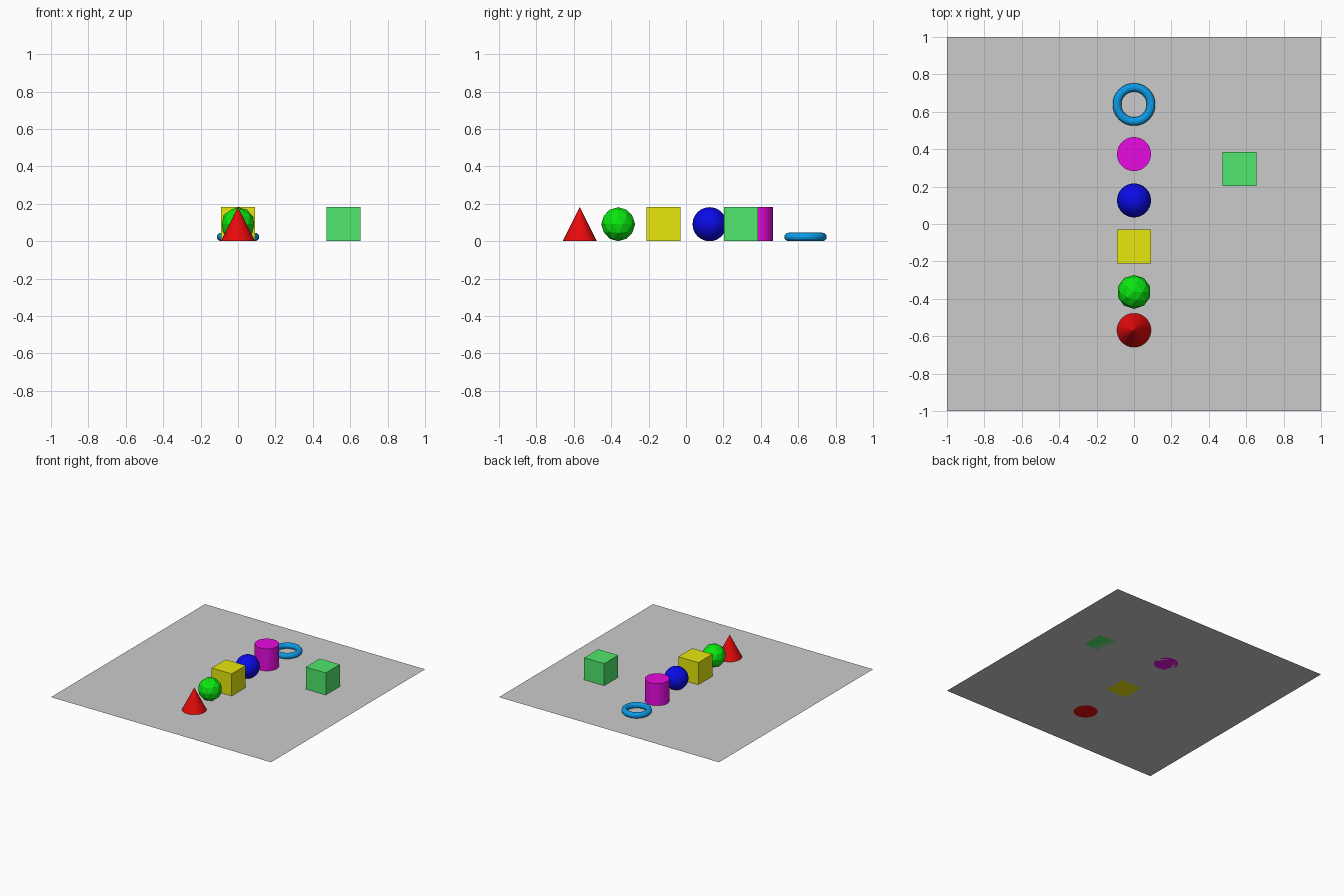
import bpy

if "Cube" in bpy.data.objects:
    bpy.data.objects.remove(bpy.data.objects["Cube"])

R = 1 / 11  # common radius / half-width of the shapes


def material(name, colour):
    m = bpy.data.materials.new(name)
    m.diffuse_color = (*colour, 1)
    m.use_nodes = True
    m.node_tree.nodes["Principled BSDF"].inputs["Base Color"].default_value = m.diffuse_color
    return m


def finish(name, colour_name, colour):
    """Name and colour the primitive just added."""
    ob = bpy.context.object
    ob.name = name
    ob.data.materials.append(material(colour_name, colour))
    return ob


mesh = bpy.ops.mesh

# Flat square base
mesh.primitive_plane_add(size=2, location=(0, 0, 0))
finish("base_plane", "grey", (0.6, 0.6, 0.6))

# Row of shapes from front to back
mesh.primitive_cone_add(vertices=32, radius1=R, depth=2 * R, location=(0, -0.568, R))
finish("cone", "red", (0.8, 0.003, 0.003))

mesh.primitive_ico_sphere_add(subdivisions=2, radius=R, location=(0, -0.363, R))
finish("faceted_ball", "green", (0.003, 0.8, 0.005))

mesh.primitive_cube_add(size=2 * R, location=(0, -0.121, R))
finish("yellow_cube", "yellow", (0.8, 0.8, 0.004))

mesh.primitive_uv_sphere_add(segments=32, ring_count=16, radius=R, location=(0, 0.126, R))
finish("round_ball", "blue", (0.003, 0.003, 0.8))

mesh.primitive_cylinder_add(vertices=32, radius=R, depth=2 * R, location=(0, 0.374, R))
finish("cylinder", "magenta", (0.8, 0.003, 0.75))

mesh.primitive_torus_add(major_segments=48, minor_segments=12, major_radius=R,
                         minor_radius=R / 4, location=(0, 0.639, R / 4))
finish("ring", "sky blue", (0.004, 0.33, 0.8))

# Separate cube to the right
mesh.primitive_cube_add(size=2 * R, location=(0.564, 0.295, R))
finish("side_cube", "light green", (0.08, 0.8, 0.15))
